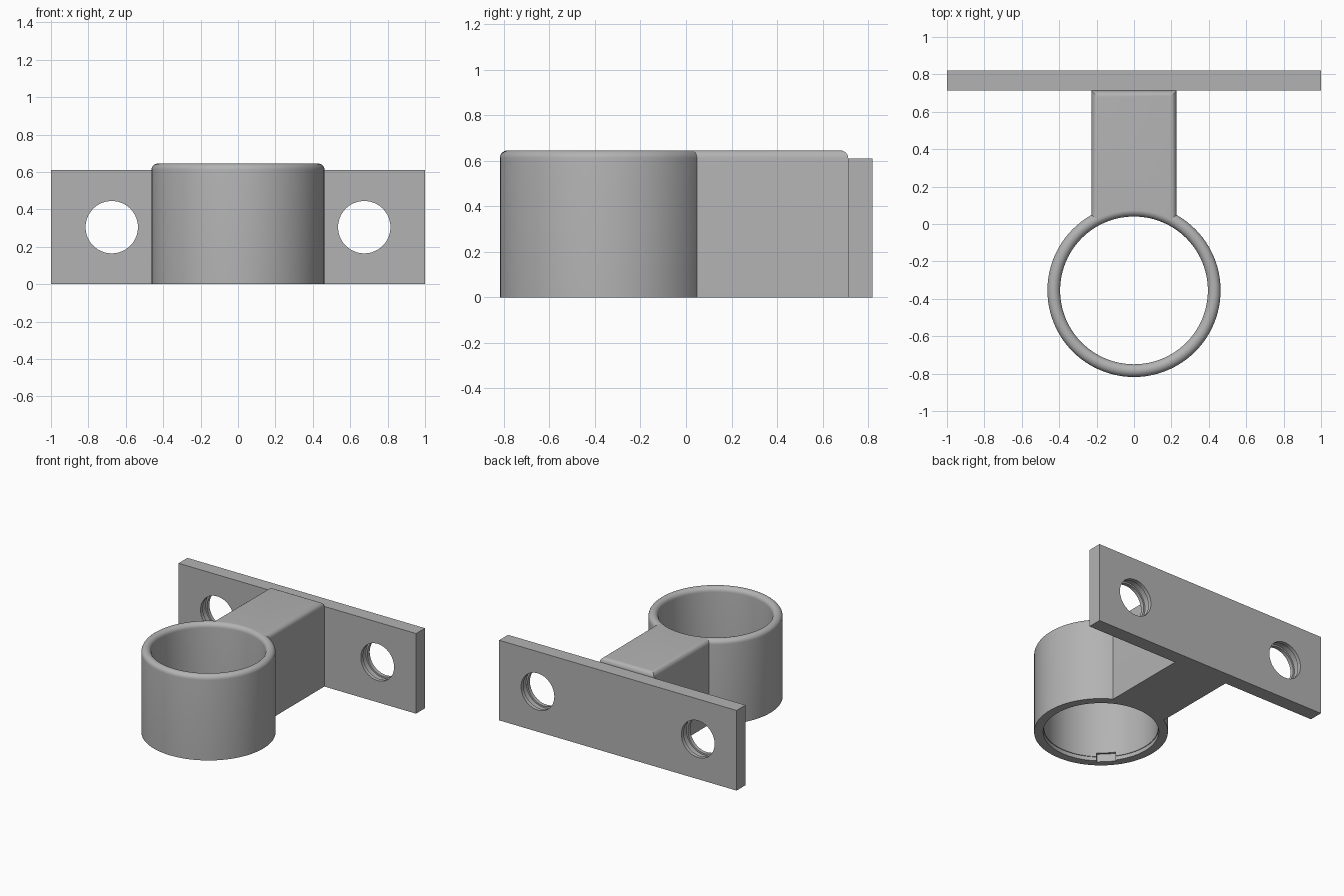
import bpy, bmesh, math
from mathutils import Matrix

if "Cube" in bpy.data.objects:
    bpy.data.objects.remove(bpy.data.objects["Cube"], do_unlink=True)

grey = bpy.data.materials.new("plain grey")
grey.use_nodes = True
grey.diffuse_color = (0.45, 0.45, 0.45, 1)
grey.node_tree.nodes["Principled BSDF"].inputs["Base Color"].default_value = grey.diffuse_color

RING_Y = -0.355
OUTER, INNER = 0.463, 0.395
HEIGHT, PLATE_H = 0.645, 0.61
FRONT, BACK = 0.713, 0.82


def make(name, bm):
    bmesh.ops.recalc_face_normals(bm, faces=bm.faces)
    mesh = bpy.data.meshes.new(name)
    bm.to_mesh(mesh)
    bm.free()
    obj = bpy.data.objects.new(name, mesh)
    bpy.context.collection.objects.link(obj)
    mesh.materials.append(grey)
    return obj


def activate(obj):
    bpy.ops.object.select_all(action='DESELECT')
    obj.select_set(True)
    bpy.context.view_layer.objects.active = obj


def smooth(obj):
    activate(obj)
    bpy.ops.object.shade_smooth_by_angle(angle=math.radians(30))


def lathe(name, profile, steps=96):
    # Closed (radius, height) profile turned around z
    bm = bmesh.new()
    rings = []
    for i in range(steps):
        a = math.tau * i / steps
        rings.append([bm.verts.new((r * math.cos(a), r * math.sin(a), z)) for r, z in profile])
    n = len(profile)
    for i, ring in enumerate(rings):
        after = rings[(i + 1) % steps]
        for j in range(n):
            k = (j + 1) % n
            bm.faces.new((ring[j], after[j], after[k], ring[k]))
    return make(name, bm)


def cut(obj, cutter):
    cutter.hide_render = True
    mod = obj.modifiers.new("cut", 'BOOLEAN')
    mod.operation = 'DIFFERENCE'
    mod.solver = 'EXACT'
    mod.object = cutter
    activate(obj)
    bpy.ops.object.modifier_apply(modifier=mod.name)
    bpy.data.objects.remove(cutter, do_unlink=True)


# Clamp ring with a fully rounded top rim and a shallow recess at the bottom
mid, rim = (OUTER + INNER) / 2, (OUTER - INNER) / 2
profile = [(INNER + 0.005, 0), (OUTER, 0)]
for i in range(13):
    a = math.pi * i / 12
    profile.append((mid + rim * math.cos(a), HEIGHT - rim + rim * math.sin(a)))
profile += [(INNER, 0.03), (INNER + 0.005, 0.03)]
ring = lathe("clamp_ring", profile)
ring.location.y = RING_Y

# Small notch inside the lower edge of the ring
bm = bmesh.new()
spot = Matrix.Rotation(math.radians(225), 4, 'Z') @ Matrix.Translation((INNER, 0, 0.02))
bmesh.ops.create_cube(bm, size=1, matrix=spot @ Matrix.Diagonal((0.03, 0.13, 0.08, 1)))
notch = make("notch_cutter", bm)
notch.location.y = RING_Y
bpy.context.view_layer.update()
cut(ring, notch)
smooth(ring)

# Arm whose front end follows the middle of the ring wall
half = 0.228
bm = bmesh.new()
outline = [(-half, FRONT), (half, FRONT)]
for i in range(17):
    x = half - 2 * half * i / 16
    outline.append((x, RING_Y + math.sqrt(mid ** 2 - x ** 2)))
base = bm.faces.new([bm.verts.new((x, y, 0)) for x, y in outline])
lifted = bmesh.ops.extrude_face_region(bm, geom=[base])["geom"]
for v in lifted:
    if isinstance(v, bmesh.types.BMVert):
        v.co.z = HEIGHT
bm.normal_update()
rounded = []
for e in bm.edges:
    a, b = (v.co for v in e.verts)
    side = abs(a.x - b.x) < 0.001 and abs(a.y - b.y) > 0.1
    end = min(a.y, b.y) > FRONT - 0.01
    if min(a.z, b.z) > HEIGHT - 0.01 and (side or end):
        rounded.append(e)
bmesh.ops.recalc_face_normals(bm, faces=bm.faces)
bmesh.ops.bevel(bm, geom=rounded, offset=0.035, segments=6, profile=0.5, affect='EDGES')
smooth(make("support_arm", bm))

# Wall plate with two bolt holes, each with a groove inside
bm = bmesh.new()
place = Matrix.Translation((0, (FRONT + BACK) / 2, PLATE_H / 2))
bmesh.ops.create_cube(bm, size=1, matrix=place @ Matrix.Diagonal((2, BACK - FRONT, PLATE_H, 1)))
plate = make("wall_plate", bm)
for x in (-0.675, 0.675):
    for radius, depth in ((0.14, 0.3), (0.152, 0.05)):
        bm = bmesh.new()
        pose = Matrix.Translation((x, (FRONT + BACK) / 2, PLATE_H / 2)) @ Matrix.Rotation(math.pi / 2, 4, 'X')
        bmesh.ops.create_cone(bm, cap_ends=True, segments=64, radius1=radius,
                              radius2=radius, depth=depth, matrix=pose)
        cut(plate, make("hole_cutter", bm))
smooth(plate)
